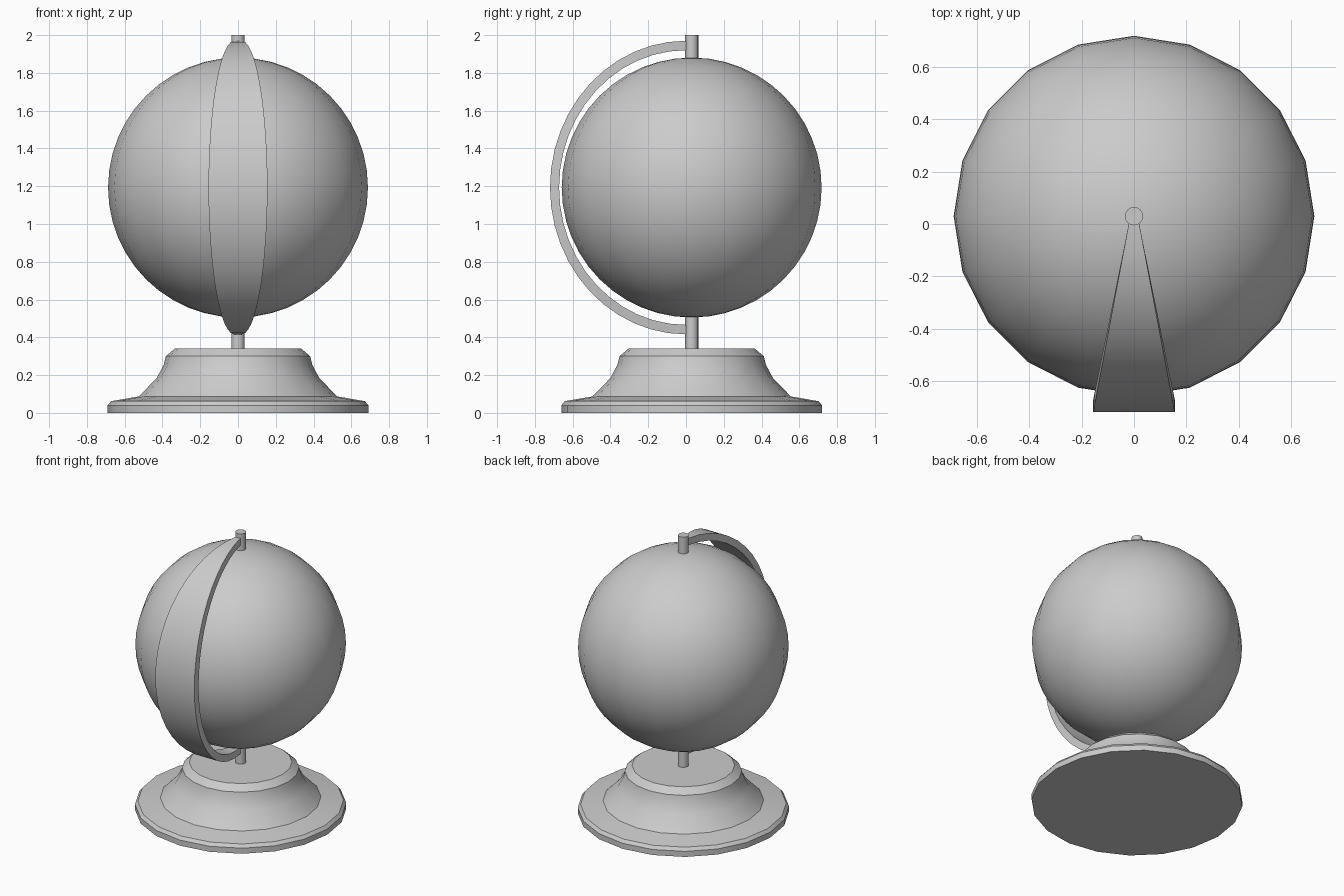
import bpy, bmesh
from math import sin, cos, pi, radians

if "Cube" in bpy.data.objects:
    bpy.data.objects.remove(bpy.data.objects["Cube"])

AXIS_Y = 0.03
CENTRE_Z = 1.193


def finish(name, bm, angle=30):
    bmesh.ops.recalc_face_normals(bm, faces=bm.faces)
    mesh = bpy.data.meshes.new(name)
    bm.to_mesh(mesh)
    bm.free()
    obj = bpy.data.objects.new(name, mesh)
    bpy.context.collection.objects.link(obj)
    bpy.ops.object.select_all(action='DESELECT')
    obj.select_set(True)
    bpy.context.view_layer.objects.active = obj
    bpy.ops.object.shade_smooth_by_angle(angle=radians(angle))
    return obj


def lathe(name, profile, sides):
    """Closed turned solid around the globe axis from (radius, z) points."""
    bm = bmesh.new()
    rings = [[bm.verts.new((r * cos(2 * pi * i / sides),
                            AXIS_Y + r * sin(2 * pi * i / sides), z))
              for i in range(sides)] for r, z in profile]
    for a, b in zip(rings, rings[1:]):
        for i in range(sides):
            j = (i + 1) % sides
            bm.faces.new((a[i], a[j], b[j], b[i]))
    bm.faces.new(rings[0])
    bm.faces.new(rings[-1])
    return finish(name, bm)


# Turned foot
lathe("base", [(0.69, 0), (0.69, 0.04), (0.672, 0.062), (0.525, 0.087),
               (0.43, 0.185), (0.393, 0.255), (0.382, 0.3), (0.335, 0.34)], 20)

# Axis rod through the ball
lathe("axis_rod", [(0.035, 0.33), (0.035, 2.0)], 16)

# Ball
bm = bmesh.new()
bmesh.ops.create_uvsphere(bm, u_segments=20, v_segments=24, radius=0.688)
bmesh.ops.translate(bm, verts=bm.verts, vec=(0, AXIS_Y, CENTRE_Z))
finish("globe_ball", bm)

# Half-ring arm, wide at the middle and tapering to the rod
bm = bmesh.new()
STEPS = 24
sections = []
for i in range(STEPS + 1):
    t = -pi / 2 + pi * i / STEPS
    w = 0.02 + 0.136 * cos(t)
    sections.append([bm.verts.new((x, -ry * cos(t), CENTRE_Z + rz * sin(t)))
                     for x, ry, rz in ((-w, 0.72, 0.777), (w, 0.72, 0.777),
                                       (w, 0.672, 0.727), (-w, 0.672, 0.727))])
for a, b in zip(sections, sections[1:]):
    for k in range(4):
        n = (k + 1) % 4
        bm.faces.new((a[k], a[n], b[n], b[k]))
bm.faces.new(sections[0])
bm.faces.new(sections[-1])
finish("meridian_arm", bm)
